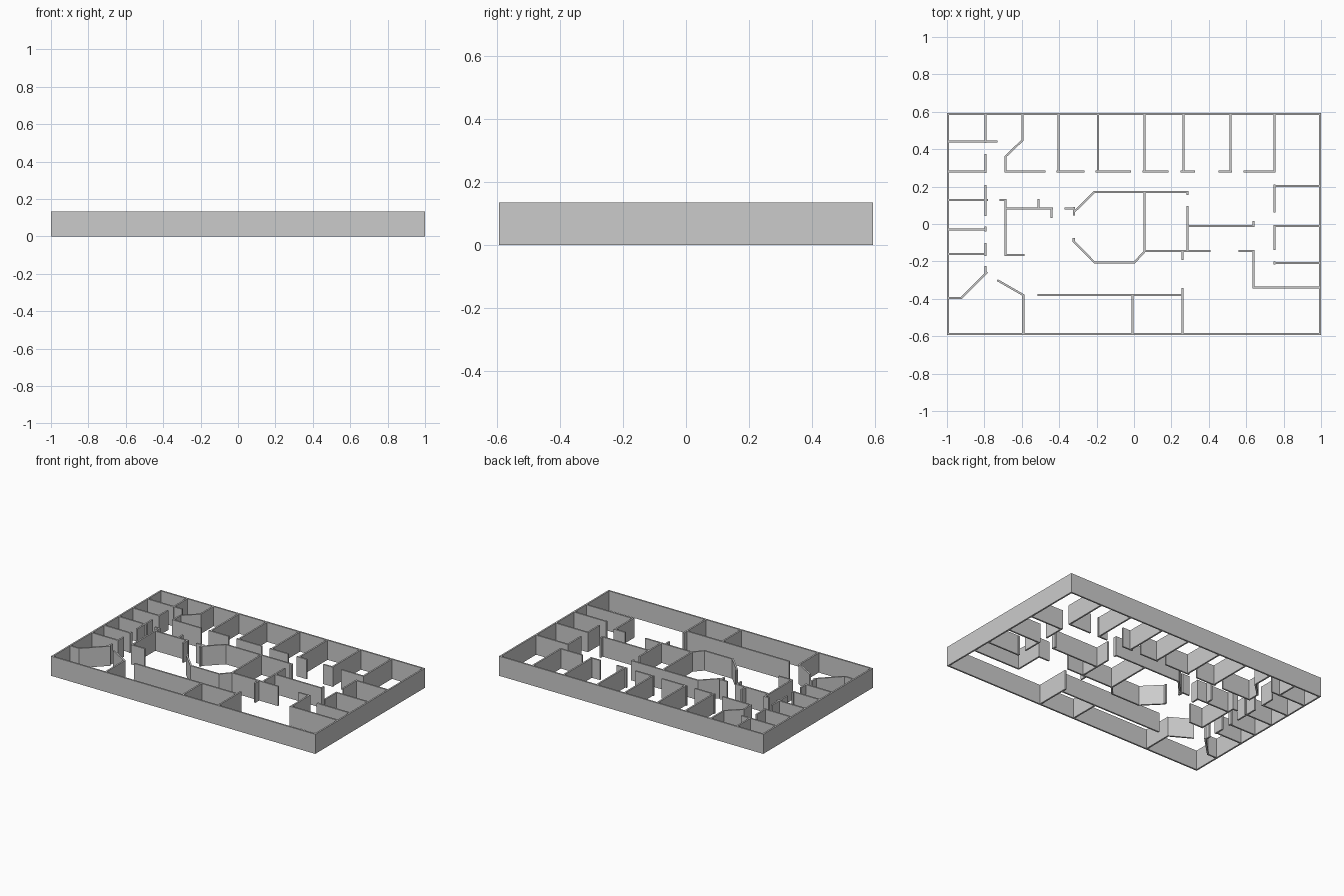
import bpy, bmesh
from mathutils import Vector

if "Cube" in bpy.data.objects:
    bpy.data.objects.remove(bpy.data.objects["Cube"])

H = 0.134          # wall height
T = 0.011          # wall thickness
X, Y = 0.9945, 0.5875   # outer wall centre lines


def wall(name, pts, closed=False):
    """Extruded wall of constant thickness along a mitred centre line."""
    p = [Vector(q) for q in pts]
    n = len(p)
    segs = n if closed else n - 1
    nor = []
    for i in range(segs):
        d = (p[(i + 1) % n] - p[i]).normalized()
        nor.append(Vector((-d.y, d.x)))
    bm = bmesh.new()
    rings = []
    for i in range(n):
        if closed:
            a, b = nor[i - 1], nor[i]
        else:
            a, b = nor[max(i - 1, 0)], nor[min(i, segs - 1)]
        m = (a + b).normalized()
        off = m * (T / 2 / m.dot(b))
        l, r = p[i] + off, p[i] - off
        rings.append([bm.verts.new((v.x, v.y, z))
                      for v, z in ((l, 0), (r, 0), (r, H), (l, H))])
    for i in range(segs):
        a, b = rings[i], rings[(i + 1) % n]
        for k in range(4):
            j = (k + 1) % 4
            bm.faces.new((a[k], a[j], b[j], b[k]))
    if not closed:
        bm.faces.new(rings[0])
        bm.faces.new(rings[-1][::-1])
    bmesh.ops.recalc_face_normals(bm, faces=bm.faces)
    me = bpy.data.meshes.new(name)
    bm.to_mesh(me)
    bm.free()
    bpy.context.collection.objects.link(bpy.data.objects.new(name, me))


def rows(name, y_runs):
    for y, a, b in y_runs:
        wall(name, [(a, y), (b, y)])


def columns(name, x_runs):
    for x, a, b in x_runs:
        wall(name, [(x, a), (x, b)])


# Outer shell
wall("outer_wall", [(-X, -Y), (X, -Y), (X, Y), (-X, Y)], closed=True)

# West offices
rows("west_partition", [(.442, -X, -.731), (.281, -X, -.795), (.129, -X, -.78),
                        (-.029, -X, -.795), (-.161, -X, -.795)])
columns("west_corridor_wall", [(-.795, Y, .433), (-.795, .375, .273), (-.795, .209, .043),
                               (-.795, -.014, -.04), (-.795, -.102, -.171),
                               (-.795, -.225, -.268)])
wall("southwest_angled_wall", [(-.785, -.257), (-.924, -.396), (-X, -.396)])

# North offices
wall("northwest_angled_wall", [(-.597, Y), (-.597, .447), (-.688, .36),
                               (-.688, .281), (-.474, .281)])
columns("north_partition", [(x, Y, .281) for x in (-.404, -.193, .056, .265, .517, .752)])
rows("north_corridor_wall", [(.281, a, b) for a, b in (
    (-.415, -.265), (-.206, -.016), (.045, .185),
    (.249, .327), (.452, .525), (.586, .757))])

# South rooms
wall("south_angled_wall", [(-.731, -.3), (-.592, -.38), (-.592, -Y)])
rows("south_corridor_wall", [(-.38, -.517, .26)])
columns("south_partition", [(-.008, -.38, -Y), (.26, -.343, -Y), (.26, -.145, -.193)])

# East offices
rows("east_partition", [(y, .752, X) for y in (.203, -.011, -.209)])
columns("east_corridor_wall", [(.752, .211, .061), (.752, -.005, -.139), (.752, -.2, -.216)])
wall("southeast_room_wall", [(.56, -.145), (.639, -.145), (.639, -.34), (X, -.34)])

# Central meeting room and core
wall("meeting_room_south", [(-.322, -.075), (-.322, -.094), (-.211, -.206), (.002, -.206),
                            (.056, -.147), (.056, .171)])
wall("meeting_room_north", [(.287, .155), (.287, .172), (-.211, .172), (-.321, .064)])
columns("core_wall", [(.287, .096, -.145), (.639, .016, -.016), (-.321, .09, .045)])
rows("core_wall", [(-.011, .287, .639), (-.145, .056, .409), (.083, -.372, -.321)])

# Small service room on the west side of the core
wall("service_room_wall", [(-.72, .129), (-.686, .129), (-.686, -.166), (-.586, -.166)])
rows("service_room_partition", [(.083, -.686, -.433)])
columns("service_room_partition", [(-.441, .085, .032), (-.511, .134, .083)])
